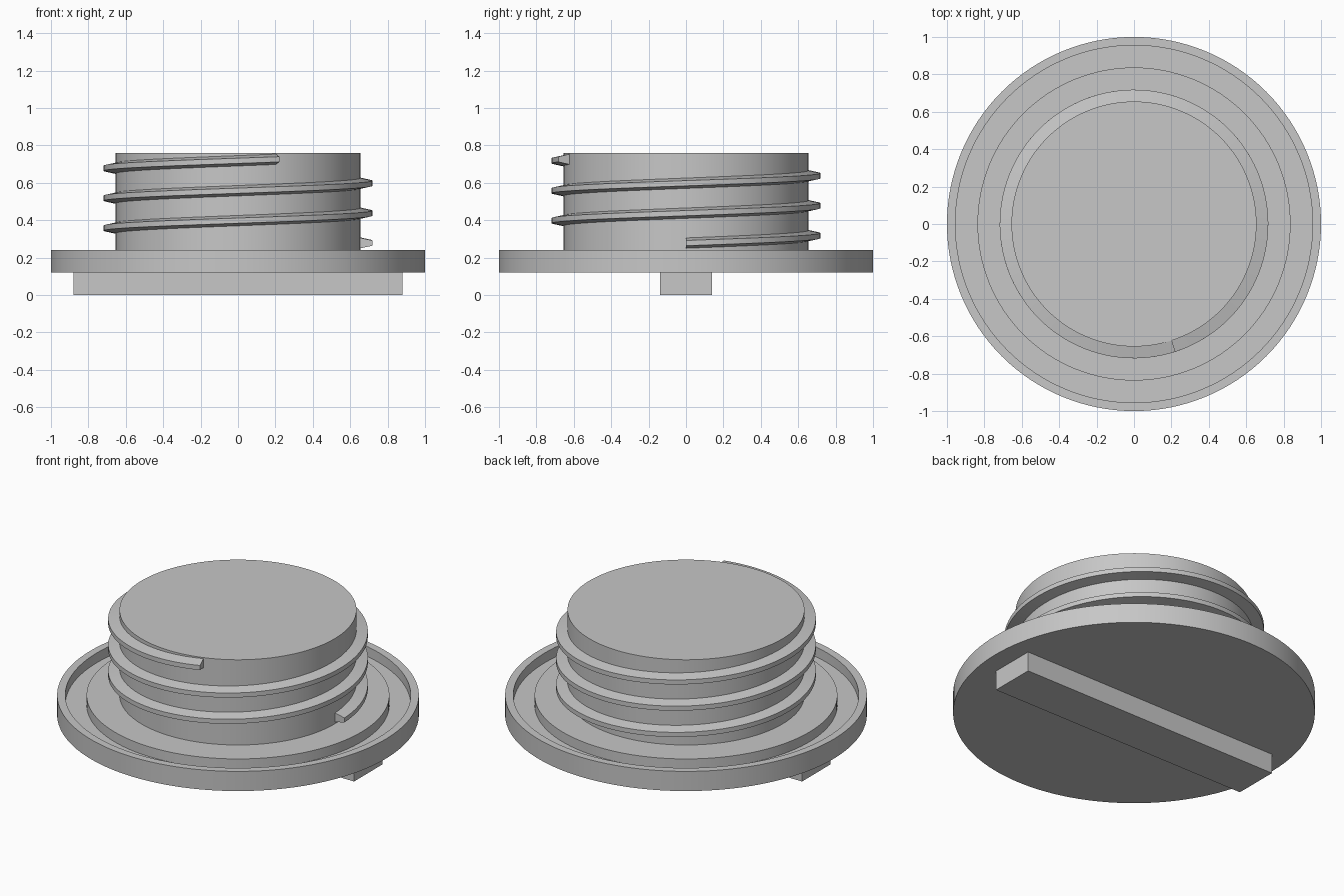
import bpy
import bmesh
from math import cos, sin, tau, radians

cube = bpy.data.objects.get("Cube")
if cube:
    bpy.data.objects.remove(cube, do_unlink=True)

# Single plain grey plastic
grey = bpy.data.materials.new("plain grey")
grey.use_nodes = True
colour = (0.57, 0.57, 0.57, 1)
grey.diffuse_color = colour
grey.node_tree.nodes["Principled BSDF"].inputs["Base Color"].default_value = colour


def finish(bm, name):
    """Turn a bmesh into a shaded object."""
    bmesh.ops.remove_doubles(bm, verts=bm.verts, dist=1e-5)
    bmesh.ops.recalc_face_normals(bm, faces=bm.faces)
    mesh = bpy.data.meshes.new(name)
    bm.to_mesh(mesh)
    bm.free()
    mesh.materials.append(grey)
    obj = bpy.data.objects.new(name, mesh)
    bpy.context.collection.objects.link(obj)
    bpy.ops.object.select_all(action="DESELECT")
    obj.select_set(True)
    bpy.context.view_layer.objects.active = obj
    bpy.ops.object.shade_smooth_by_angle(angle=radians(30))
    return obj


def sweep(name, profile, turns=1.0, pitch=0.0, closed=False):
    """Carry an (r, z) profile around z, rising by pitch each turn."""
    bm = bmesh.new()
    steps = round(128 * turns)
    rings = []
    for i in range(steps + 1):
        t = turns * i / steps
        a = tau * t
        rings.append([bm.verts.new((r * cos(a), r * sin(a), z + pitch * t))
                      for r, z in profile])
    n = len(profile)
    for low, high in zip(rings, rings[1:]):
        for j in range(n if closed else n - 1):
            k = (j + 1) % n
            quad = [low[j], high[j], high[k], low[k]]
            # Points on the axis collapse to one corner
            if profile[j][0] == 0:
                quad.remove(high[j])
            if profile[k][0] == 0:
                quad.remove(high[k])
            bm.faces.new(quad)
    if closed:
        bm.faces.new(rings[0])
        bm.faces.new(rings[-1])
    return finish(bm, name)


# Flange with a ring groove in its upper face
sweep("flange", [(0, 0.12), (1, 0.12), (1, 0.24), (0.955, 0.24), (0.955, 0.18),
                 (0.837, 0.18), (0.837, 0.24), (0.655, 0.24)])

# Solid neck
sweep("neck", [(0.655, 0.24), (0.655, 0.76), (0, 0.76)])

# Helical thread with a tapered section
start = 0.278
sweep("screw_thread",
      [(0.64, start - 0.031), (0.718, start - 0.014),
       (0.718, start + 0.014), (0.64, start + 0.031)],
      turns=2.8, pitch=0.16, closed=True)

# Grip bar under the flange
bm = bmesh.new()
bmesh.ops.create_cube(bm, size=1)
bmesh.ops.scale(bm, vec=(1.76, 0.276, 0.12), verts=bm.verts)
bmesh.ops.translate(bm, vec=(0, 0, 0.06), verts=bm.verts)
finish(bm, "grip_bar")
